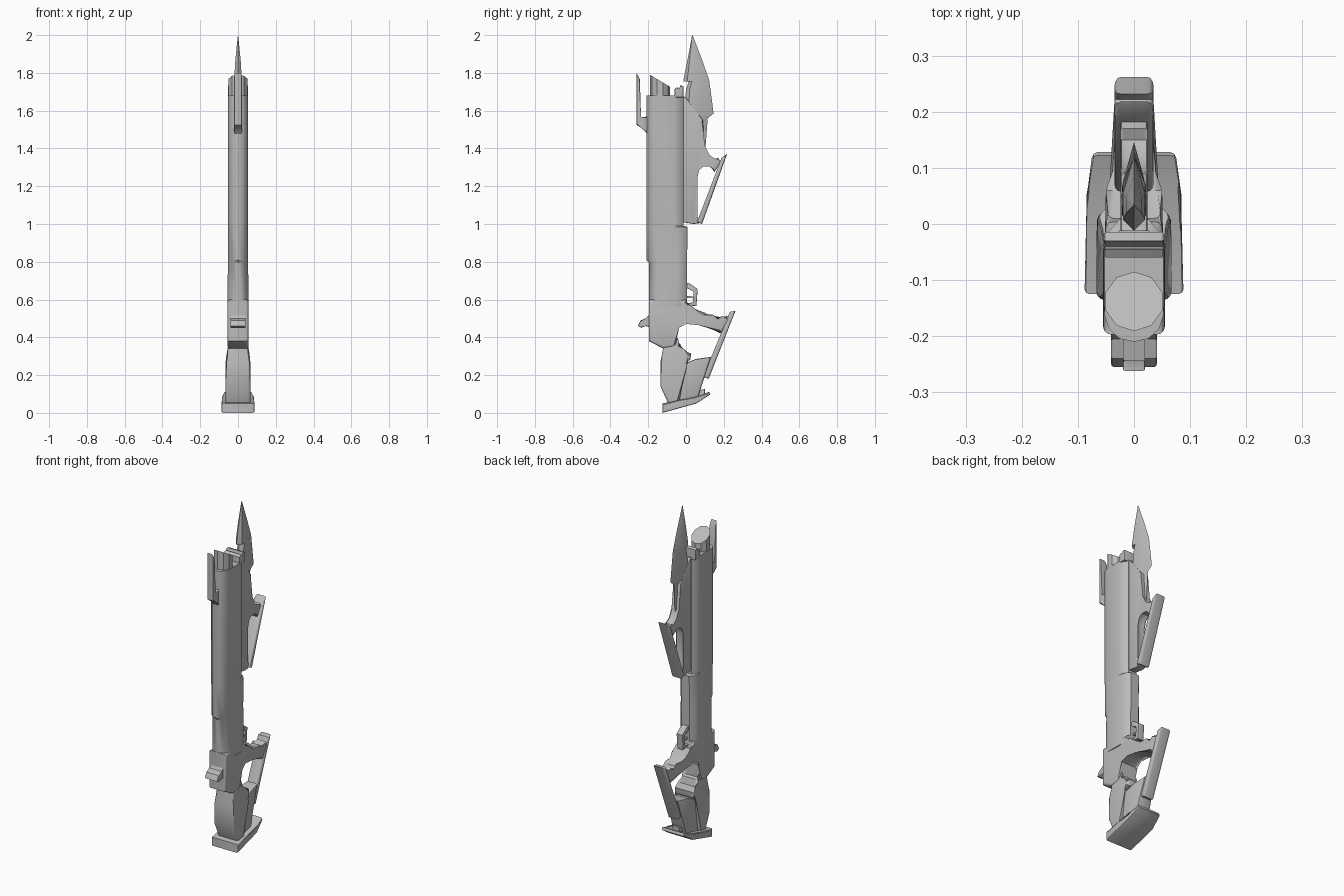
import bpy, bmesh, math
from mathutils import Vector

steel = bpy.data.materials.new("plain_grey")
steel.diffuse_color = (0.5, 0.5, 0.5, 1)


def finish(bm, name, angle=35):
    bmesh.ops.recalc_face_normals(bm, faces=bm.faces)
    me = bpy.data.meshes.new(name)
    bm.to_mesh(me)
    bm.free()
    me.materials.append(steel)
    ob = bpy.data.objects.new(name, me)
    bpy.context.collection.objects.link(ob)
    bpy.ops.object.select_all(action='DESELECT')
    ob.select_set(True)
    bpy.context.view_layer.objects.active = ob
    bpy.ops.object.shade_smooth_by_angle(angle=math.radians(angle))
    return ob


def prism(name, profile, width, bevel=0.0, segs=2, angle=35):
    """Side profile (y, z) made solid across x; width is a number or a rule of (y, z)."""
    w = width if callable(width) else (lambda y, z: width)
    bm = bmesh.new()
    left = [bm.verts.new((-w(y, z), y, z)) for y, z in profile]
    right = [bm.verts.new((w(y, z), y, z)) for y, z in profile]
    caps = [bm.faces.new(left), bm.faces.new(right[::-1])]
    n = len(profile)
    for i in range(n):
        j = (i + 1) % n
        bm.faces.new((left[i], right[i], right[j], left[j]))
    if bevel:
        edges = [e for f in caps for e in f.edges]
        bmesh.ops.bevel(bm, geom=edges, offset=bevel, segments=segs, profile=0.5,
                        affect='EDGES', clamp_overlap=True)
    return finish(bm, name, angle)


def loft(name, rows, section, angle=35):
    """Rows (z, y front, y back, half width) joined through one closed section."""
    bm = bmesh.new()
    rings = [[bm.verts.new((v * w, y0 + u * (y1 - y0), z)) for u, v in section]
             for z, y0, y1, w in rows]
    for a, b in zip(rings, rings[1:]):
        for i in range(len(section)):
            j = (i + 1) % len(section)
            bm.faces.new((a[i], a[j], b[j], b[i]))
    bm.faces.new(rings[0])
    bm.faces.new(rings[-1])
    return finish(bm, name, angle)


def mirrored(half):
    return half + [(u, -v) for u, v in reversed(half) if v]


rounded = mirrored([(0, 0), (0.03, 0.5), (0.12, 0.85), (0.25, 1), (0.75, 1),
                    (0.9, 0.85), (1, 0.5)])
edged = mirrored([(0, 0), (0.15, 1), (0.5, 1), (1, 0)])

# Long main body, stepping in below the front shroud
loft("main_body", [(1.68, -0.21, -0.012, 0.053), (0.99, -0.21, -0.012, 0.053),
                   (0.985, -0.21, 0.008, 0.053), (0.81, -0.21, 0.006, 0.053),
                   (0.795, -0.197, 0.006, 0.054), (0.56, -0.197, 0.004, 0.055)], rounded)

# Lower frame with its neck and the finger-grooved rear arm
prism("lower_frame", [(-0.197, 0.6), (-0.197, 0.38), (-0.12, 0.34), (-0.05, 0.35),
                      (-0.05, 0.46), (0.0, 0.485), (0.07, 0.475), (0.185, 0.42),
                      (0.235, 0.5), (0.215, 0.515), (0.195, 0.495), (0.17, 0.51),
                      (0.14, 0.505), (0.10, 0.53), (0.06, 0.545), (0.01, 0.56),
                      (0.004, 0.6)],
      lambda y, z: 0.055 if y < 0.0 else max(0.035, 0.052 - y * 0.25), 0.018, 3)

# Slanted barrel end
bm = bmesh.new()
bmesh.ops.create_cone(bm, cap_ends=True, segments=10, radius1=0.053, radius2=0.053, depth=0.2)
for v in bm.verts:
    top = v.co.z > 0
    v.co.y -= 0.138
    v.co.z = 1.79 - (v.co.y + 0.19) * 0.6 if top else 1.6
finish(bm, "barrel_end")

# Front sight blade and its foot
prism("front_sight", [(-0.262, 1.80), (-0.243, 1.765), (-0.243, 1.56), (-0.205, 1.57),
                      (-0.205, 1.475), (-0.225, 1.505), (-0.262, 1.525)], 0.02, 0.005)
# Cross piece next to the barrel
prism("rear_sight", [(-0.06, 1.67), (-0.06, 1.715), (-0.045, 1.725), (-0.04, 1.695),
                     (-0.03, 1.735), (-0.014, 1.73), (-0.014, 1.67)], 0.053, 0.004)

# Pointed blade with a barb
loft("blade", [(1.997, 0.032, 0.036, 0.001), (1.87, 0.008, 0.085, 0.014),
               (1.77, -0.012, 0.12, 0.02), (1.755, -0.012, 0.122, 0.02),
               (1.765, 0.018, 0.122, 0.02), (1.71, 0.0, 0.13, 0.021),
               (1.585, -0.012, 0.146, 0.022), (1.56, -0.012, 0.115, 0.022),
               (1.36, -0.012, 0.10, 0.024)], edged)

# Blade holder with hook-shaped arm
prism("blade_holder", [(-0.02, 1.68), (-0.02, 1.01), (0.04, 1.0), (0.075, 1.005),
                       (0.055, 1.04), (0.055, 1.25), (0.065, 1.29), (0.09, 1.31),
                       (0.13, 1.31), (0.15, 1.275), (0.185, 1.33), (0.17, 1.35),
                       (0.15, 1.34), (0.12, 1.36), (0.095, 1.41), (0.09, 1.55),
                       (0.0, 1.67)], 0.024, 0.006)

# Two slanted grip bars
for name, pts in (("upper_grip_bar", [(0.188, 1.35), (0.218, 1.372), (0.085, 1.0), (0.058, 1.01)]),
                  ("lower_grip_bar", [(0.232, 0.535), (0.262, 0.54), (0.12, 0.18), (0.09, 0.19)])):
    prism(name, pts, 0.035, 0.011, 3)

# Bent handle loop behind the body
prism("handle_loop", [(-0.01, 0.69), (0.02, 0.685), (0.062, 0.655), (0.055, 0.565),
                      (0.0, 0.57), (0.0, 0.582), (0.04, 0.58), (0.045, 0.645),
                      (0.015, 0.66), (-0.01, 0.665)], 0.02, 0.004)
prism("handle_crossbar", [(0.0, 0.62), (0.05, 0.615), (0.05, 0.605), (0.0, 0.61)], 0.012)

# Hooked catch at the front
prism("front_catch", [(-0.185, 0.54), (-0.205, 0.5), (-0.24, 0.49), (-0.255, 0.46),
                      (-0.235, 0.45), (-0.215, 0.465), (-0.185, 0.45)], 0.041, 0.005)


# Stock: front shell, tapered rear panel and wide foot
def shell_width(y, z):
    return 0.067 if z < 0.27 else max(0.046, 0.067 - (z - 0.27) * 0.17)


prism("stock_shell", [(-0.115, 0.42), (-0.118, 0.355), (-0.135, 0.27), (-0.135, 0.14),
                      (-0.09, 0.04), (-0.035, 0.05), (-0.005, 0.27), (0.022, 0.28),
                      (0.028, 0.315), (-0.02, 0.325), (-0.03, 0.365), (-0.05, 0.37),
                      (-0.05, 0.42)],
      shell_width, 0.014, 3)
prism("stock_rear_panel", [(-0.05, 0.05), (-0.02, 0.255), (0.05, 0.285), (0.132, 0.297),
                           (0.06, 0.07)],
      lambda y, z: 0.056 if y < 0 else max(0.036, 0.056 - y * 0.17), 0.01)
prism("stock_foot", [(-0.125, 0.05), (0.05, 0.08), (0.122, 0.112), (0.128, 0.097),
                     (0.055, 0.05), (-0.125, 0.0)],
      lambda y, z: 0.088 if y < 0.1 else 0.074, 0.01)
prism("foot_catch", [(0.06, 0.08), (0.065, 0.118), (0.1, 0.127), (0.1, 0.095)], 0.025, 0.004)
